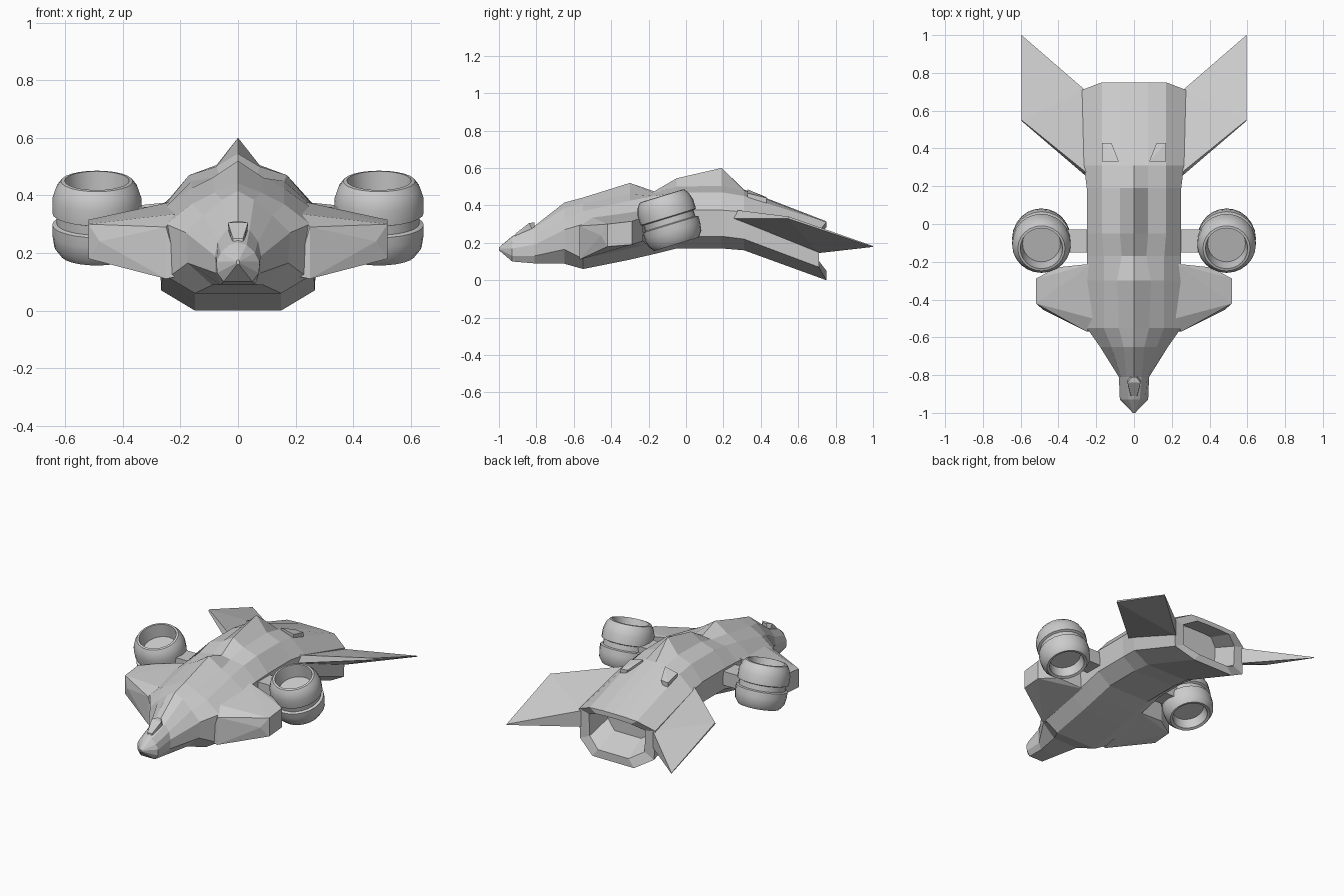
import bpy, bmesh
from math import radians, cos, sin, tau
from mathutils import Matrix

if "Cube" in bpy.data.objects:
    bpy.data.objects.remove(bpy.data.objects["Cube"])


def finish(name, bm, smooth=False):
    bmesh.ops.recalc_face_normals(bm, faces=bm.faces)
    me = bpy.data.meshes.new(name)
    bm.to_mesh(me)
    bm.free()
    ob = bpy.data.objects.new(name, me)
    bpy.context.collection.objects.link(ob)
    if smooth:
        bpy.context.view_layer.objects.active = ob
        ob.select_set(True)
        bpy.ops.object.shade_smooth_by_angle(angle=radians(32))
        ob.select_set(False)
    return ob


def hull(name, pts, mirror_points=False):
    """Convex solid from corner points."""
    bm = bmesh.new()
    if mirror_points:
        pts = pts + [(-x, y, z) for x, y, z in pts]
    for p in pts:
        bm.verts.new(p)
    bmesh.ops.convex_hull(bm, input=bm.verts[:])
    bmesh.ops.dissolve_limit(bm, angle_limit=radians(1), verts=bm.verts[:], edges=bm.edges[:])
    return finish(name, bm)


def pair(name, pts):
    for side, s in (("right", 1), ("left", -1)):
        hull(f"{side}_{name}", [(s * x, y, z) for x, y, z in pts])


# Fuselage: stations of y, ridge z, then spine, shoulder, side (x, z), low side z, belly (x, z)
stations = [
    (-1.00, .175, .003, .175, .005, .172, .006, .17, .165, .003, .16),
    (-0.93, .235, .03, .228, .06, .20, .075, .17, .13, .05, .10),
    (-0.81, .29, .04, .28, .07, .24, .08, .19, .13, .06, .09),
    (-0.65, .415, .055, .385, .12, .33, .18, .27, .165, .09, .088),
    (-0.55, .442, .08, .41, .16, .37, .25, .30, .115, .15, .06),
    (-0.30, .52, .09, .46, .16, .425, .25, .36, .175, .15, .11),
    (-0.17, .475, .065, .465, .16, .45, .25, .37, .205, .15, .14),
    (-0.05, .545, .075, .50, .17, .47, .25, .375, .235, .15, .17),
    (0.19, .60, .075, .505, .17, .47, .25, .375, .235, .15, .17),
    (0.31, .485, .075, .48, .17, .45, .265, .365, .22, .15, .16),
    (0.75, .315, .075, .315, .17, .31, .275, .26, .07, .15, .0),
]
bm = bmesh.new()
rings = []
for y, zt, x1, z1, x2, z2, x3, z3, z4, xb, zb in stations:
    ys = y - .04 if y > .7 else y          # stern sides are cut back
    half = [(x1, y, z1), (x2, y, z2), (x3, ys, z3), (x3 * .97, ys, z4), (xb, y, zb)]
    loop = [(0, y, zt)] + half + [(-x, yy, z) for x, yy, z in reversed(half)]
    rings.append([bm.verts.new(p) for p in loop])
n = len(rings[0])
for a, b in zip(rings, rings[1:]):
    for i in range(n):
        j = (i + 1) % n
        bm.faces.new((a[i], a[j], b[j], b[i]))
bm.faces.new(rings[0])
# Hollow exhaust: a rim, then a recessed back wall that follows the hull slope
prev = rings[-1]
for scale, y_in, up in ((.74, 0, .01), (.64, -.15, .065)):
    ring = [bm.verts.new((v.co.x * scale, v.co.y + y_in, .16 + up + (v.co.z - .16) * scale))
            for v in rings[-1]]
    for i in range(n):
        j = (i + 1) % n
        bm.faces.new((prev[i], prev[j], ring[j], ring[i]))
    prev = ring
bm.faces.new(prev)
finish("fuselage", bm)

# Nose sensor
hull("nose_sensor", [(.017, -.915, .22), (.017, -.91, .25), (.035, -.84, .305),
                     (.012, -.81, .31), (.03, -.81, .25)], True)

# Forward stub wings
pair("fore_wing", [(.52, -.29, .315), (.52, -.42, .30), (.52, -.42, .18), (.52, -.29, .19),
                   (.48, -.455, .24), (.41, -.23, .335), (.41, -.23, .21),
                   (.25, -.57, .29), (.25, -.57, .11), (.22, -.21, .38), (.22, -.21, .19),
                   (.22, -.50, .335), (.20, -.57, .12)])

# Swept tail wings, thick at the root and thin at the tip
pair("tail_wing", [(.25, .25, .33), (.25, .27, .375), (.26, .71, .145), (.26, .71, .25),
                   (.595, .545, .33), (.595, .55, .34), (.595, 1.0, .178), (.595, 1.0, .183)])

# Small shoulder wedges behind the hump
pair("deck_wedge", [(.08, .33, .44), (.17, .33, .42), (.17, .43, .39), (.14, .43, .40),
                    (.08, .33, .485), (.17, .33, .465), (.17, .43, .44), (.12, .43, .444)])

# Engine pylons
pair("engine_pylon", [(x, y, z) for x in (.2, .38) for y in (-.15, -.03) for z in (.27, .36)])

# Tilted ring engines, turned from a profile of radius and height
profile = [(.095, -.07), (.108, -.13), (.125, -.135), (.148, -.105), (.155, -.06), (.155, -.025),
           (.14, -.02), (.14, .012), (.155, .017), (.155, .07), (.142, .11), (.125, .133),
           (.112, .135), (.10, .05)]
SEG = 24
for side, s in (("right", 1), ("left", -1)):
    bm = bmesh.new()
    rings = [[bm.verts.new((r * cos(tau * i / SEG), r * sin(tau * i / SEG), z))
              for i in range(SEG)] for r, z in profile]
    for a, b in zip(rings, rings[1:]):
        for i in range(SEG):
            j = (i + 1) % SEG
            bm.faces.new((a[i], a[j], b[j], b[i]))
    bm.faces.new(rings[0])
    bm.faces.new(rings[-1])
    bm.transform(Matrix.Translation((s * .49, -.09, .322)) @ Matrix.Rotation(radians(17), 4, 'X'))
    finish(f"{side}_engine", bm, True)
